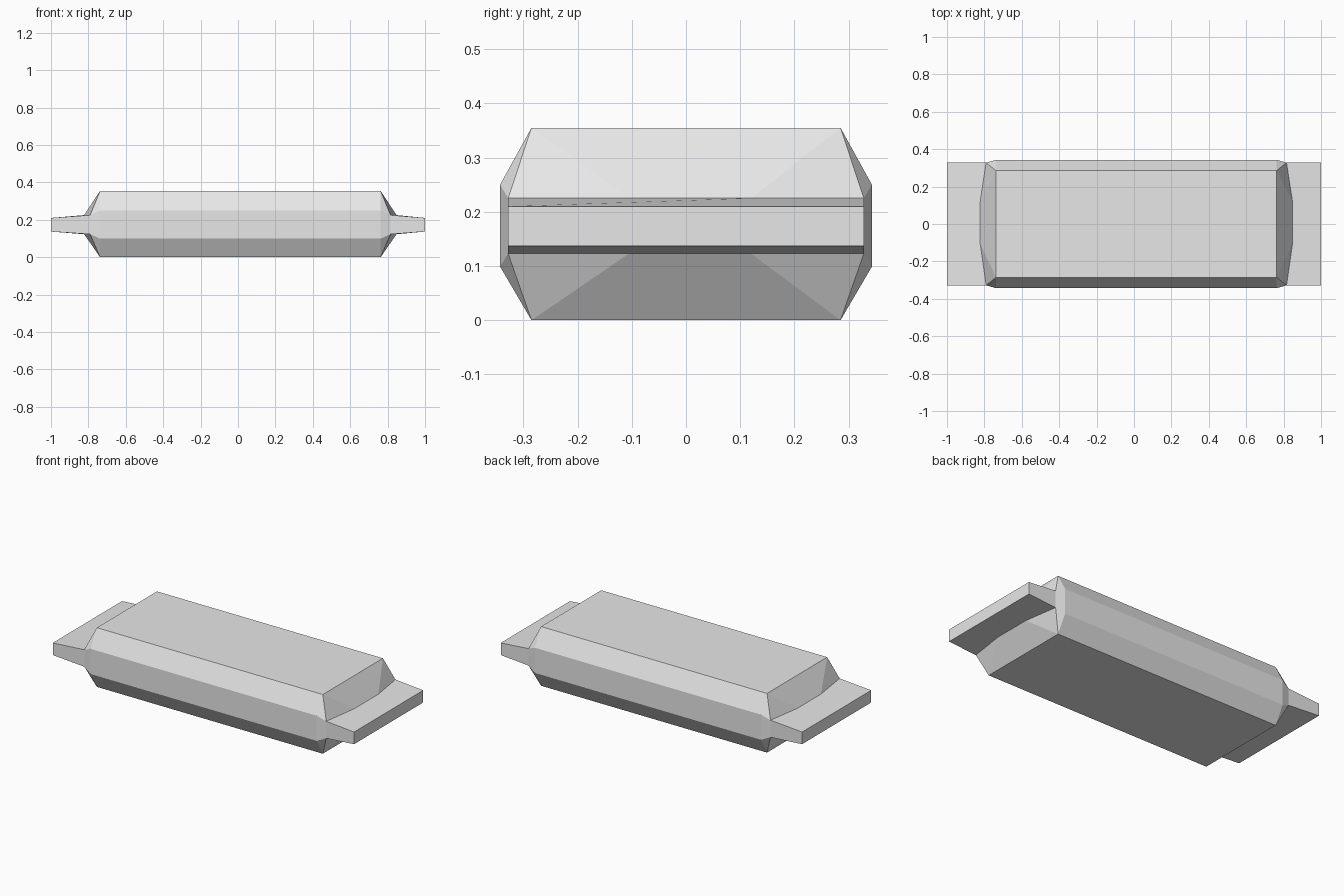
import bpy
import bmesh

cube = bpy.data.objects.get("Cube")
if cube:
    bpy.data.objects.remove(cube, do_unlink=True)

wrapper = bpy.data.materials.new("light_grey_wrapper")
wrapper.use_nodes = True
wrapper.diffuse_color = (0.8, 0.8, 0.8, 1)
wrapper.node_tree.nodes["Principled BSDF"].inputs["Base Color"].default_value = (0.8, 0.8, 0.8, 1)

CENTRE = 0.0125          # the bar sits slightly off the middle of its wrapper
HALF_LENGTH = 0.75       # flat part of the bar
TOP, BOTTOM = 0.355, 0.0
SEAM_TOP, SEAM_BOTTOM = 0.225, 0.123
TIP_TOP, TIP_BOTTOM = 0.21, 0.137
TAB_Y = 0.328

# Bar cross-section, as (y, z)
SECTION = [(-0.285, BOTTOM), (-0.343, 0.099), (-0.343, 0.25), (-0.285, TOP),
           (0.285, TOP), (0.343, 0.25), (0.343, 0.099), (0.285, BOTTOM)]
# Bowed seam where a tab leaves the bar, as (distance from centre, y)
SEAM = [(0.803, -TAB_Y), (0.835, -0.105), (0.835, 0.12), (0.803, TAB_Y)]


def make_object(name, faces):
    """Build a flat-shaded mesh from lists of corner points."""
    bm = bmesh.new()
    for corners in faces:
        bm.faces.new([bm.verts.new(p) for p in corners])
    bmesh.ops.remove_doubles(bm, verts=bm.verts, dist=0.0005)
    bmesh.ops.recalc_face_normals(bm, faces=bm.faces)
    mesh = bpy.data.meshes.new(name)
    bm.to_mesh(mesh)
    bm.free()
    mesh.materials.append(wrapper)
    obj = bpy.data.objects.new(name, mesh)
    bpy.context.collection.objects.link(obj)
    # Make open shells face outwards as well
    up = max(mesh.polygons, key=lambda p: p.center.z)
    if up.normal.z < 0:
        mesh.flip_normals()
    return obj


def ring(side):
    return [(CENTRE + side * HALF_LENGTH, y, z) for y, z in SECTION]


def seam(side, z):
    return [(CENTRE + side * d, y, z) for d, y in SEAM]


# Bar: long faces, then the tapering ends
left, right = ring(1), ring(-1)
bar = [[left[i], left[(i + 1) % 8], right[(i + 1) % 8], right[i]] for i in range(8)]
for side in (1, -1):
    r, upper, lower = ring(side), seam(side, SEAM_TOP), seam(side, SEAM_BOTTOM)
    for line, near, far in ((upper, r[3], r[4]), (lower, r[0], r[7])):
        bar += [[near, line[0], line[1]],
                [near, line[1], line[2], far],
                [far, line[2], line[3]]]
    for end, low, high, bottom, top in ((0, r[1], r[2], r[0], r[3]),
                                        (3, r[6], r[5], r[7], r[4])):
        bar += [[low, high, upper[end], lower[end]],
                [top, high, upper[end]],
                [bottom, low, lower[end]]]
make_object("wrapped_bar", bar)

# Tabs: flat crimped ends that thin out towards the tip
for name, side in (("left_tab", 1), ("right_tab", -1)):
    upper, lower = seam(side, SEAM_TOP), seam(side, SEAM_BOTTOM)
    tip_up = [(side, y, TIP_TOP) for y in (-TAB_Y, TAB_Y)]
    tip_low = [(side, y, TIP_BOTTOM) for y in (-TAB_Y, TAB_Y)]
    make_object(name, [
        upper + tip_up[::-1],
        lower + tip_low[::-1],
        tip_up + tip_low[::-1],
        [upper[0], tip_up[0], tip_low[0], lower[0]],
        [upper[3], tip_up[1], tip_low[1], lower[3]],
    ])
